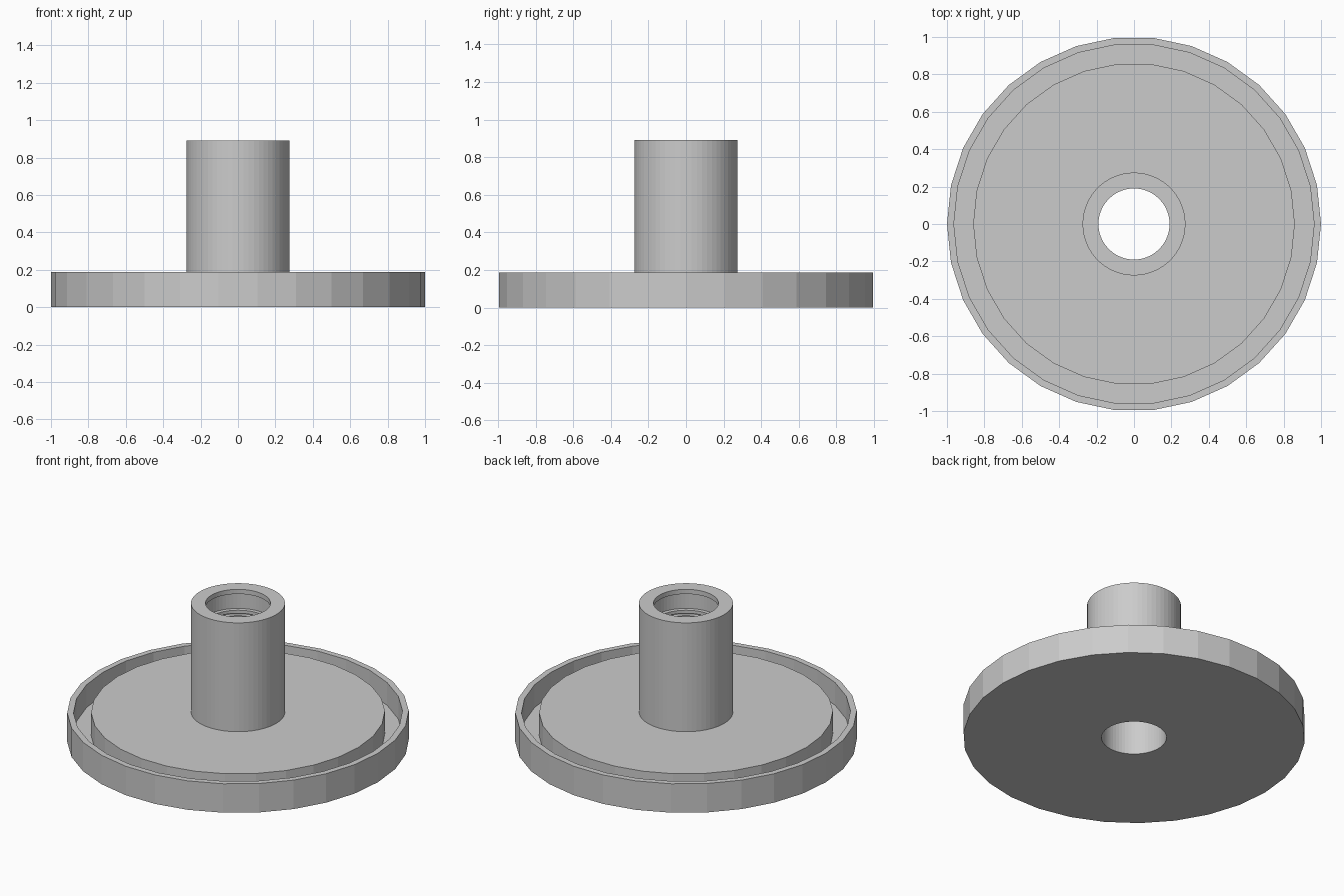
import bpy
import bmesh
from math import cos, sin, tau

cube = bpy.data.objects.get("Cube")
if cube:
    bpy.data.objects.remove(cube, do_unlink=True)

# Single plain grey
grey = bpy.data.materials.new("plain grey")
grey.use_nodes = True
COLOUR = (0.6, 0.6, 0.6, 1)
grey.diffuse_color = COLOUR
grey.node_tree.nodes["Principled BSDF"].inputs["Base Color"].default_value = COLOUR


def lathe(name, profile, sides):
    """Revolve a closed (radius, height) outline around z."""
    bm = bmesh.new()
    rings = [[bm.verts.new((r * cos(tau * i / sides), r * sin(tau * i / sides), z))
              for i in range(sides)] for r, z in profile]
    for a, b in zip(rings, rings[1:] + rings[:1]):
        for i in range(sides):
            j = (i + 1) % sides
            bm.faces.new((a[i], a[j], b[j], b[i]))
    bmesh.ops.recalc_face_normals(bm, faces=bm.faces)
    mesh = bpy.data.meshes.new(name)
    bm.to_mesh(mesh)
    bm.free()
    mesh.materials.append(grey)
    obj = bpy.data.objects.new(name, mesh)
    bpy.context.collection.objects.link(obj)
    return obj


RIM, HUB, BORE, POCKET = 1.0, 0.275, 0.19, 0.215
PLATE_TOP, HUB_TOP, FLOOR = 0.187, 0.89, 0.04

# Flange: outer lip, ring groove and raised middle, open at the hub
lathe("flange", [
    (HUB, 0), (RIM, 0), (RIM, PLATE_TOP), (0.963, PLATE_TOP),
    (0.963, FLOOR), (0.86, FLOOR), (0.86, PLATE_TOP), (HUB, PLATE_TOP),
], 30)

# Hub: tube with a pocket and a narrow groove inside its mouth
hub = [(BORE, 0), (HUB, 0), (HUB, HUB_TOP), (BORE, HUB_TOP)]
for top, bottom in ((0.03, 0.135), (0.155, 0.17)):
    hub += [(BORE, HUB_TOP - top), (POCKET, HUB_TOP - top),
            (POCKET, HUB_TOP - bottom), (BORE, HUB_TOP - bottom)]
lathe("hub", hub, 60)
